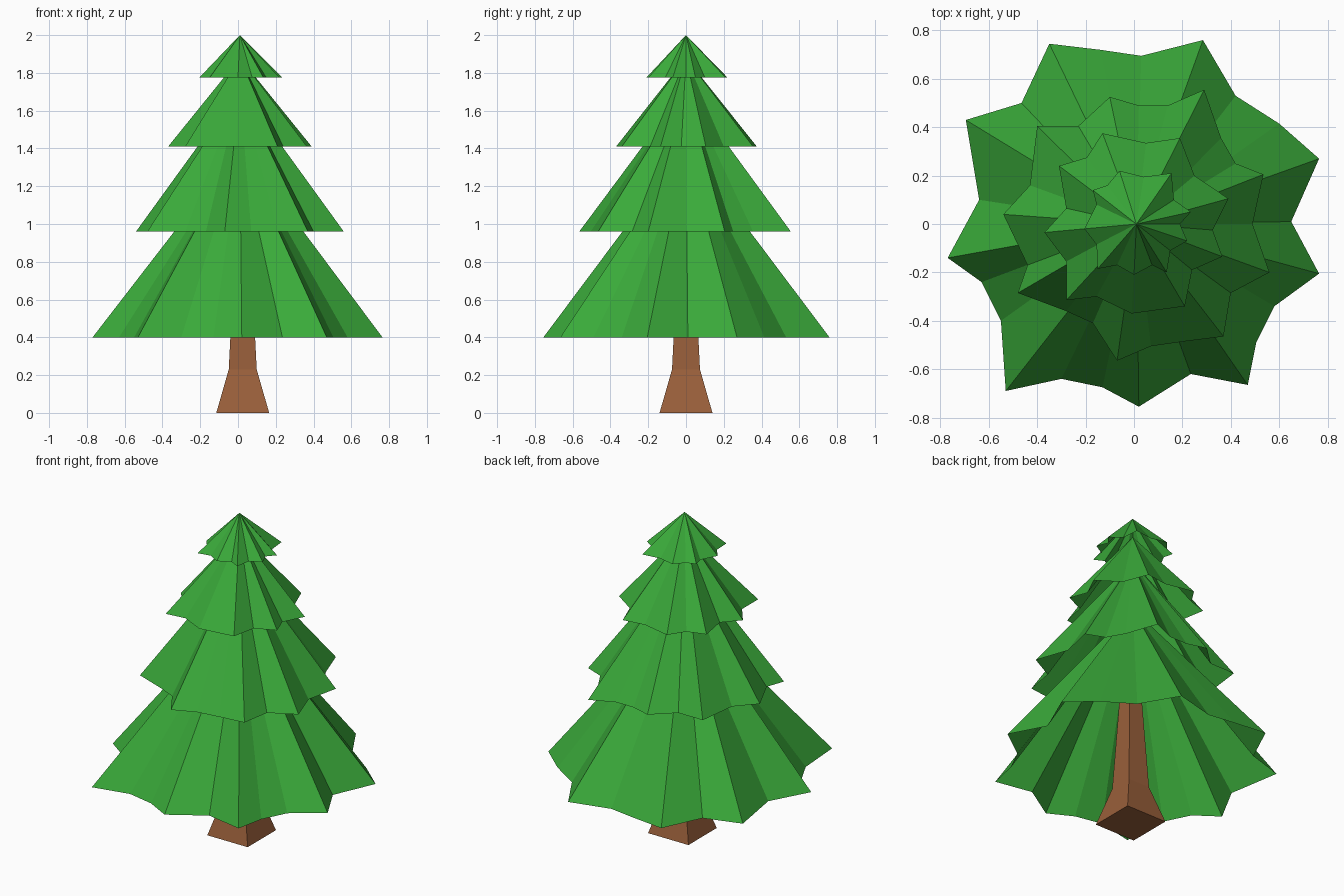
import bpy, bmesh

def material(name, rgb):
    m = bpy.data.materials.new(name)
    m.diffuse_color = (*rgb, 1)
    return m

LEAF = material("leaf green", (0.042, 0.40, 0.042))
BARK = material("bark brown", (0.32, 0.115, 0.043))

def add_object(name, bm, mat):
    mesh = bpy.data.meshes.new(name)
    bm.to_mesh(mesh)
    bm.free()
    mesh.materials.append(mat)
    ob = bpy.data.objects.new(name, mesh)
    bpy.context.collection.objects.link(ob)
    return ob

def skirt(name, outline, rim_z, apex_z):
    """Hollow pleated cone: a star-shaped rim fanned up to one point."""
    bm = bmesh.new()
    apex = bm.verts.new((0.01, 0, apex_z))
    rim = [bm.verts.new((x, y, rim_z)) for x, y in outline]
    for a, b in zip(rim, rim[1:] + rim[:1]):
        bm.faces.new((b, a, apex))      # outlines run clockwise from above
    return add_object(name, bm, LEAF)

# Four tiers of branches, each with its own ragged star outline
skirt("bottom_branches", [
    (-.35, .745), (-.14, .72), (.03, .695), (.285, .76), (.42, .53), (.60, .415),
    (.765, .27), (.65, .01), (.765, -.205), (.58, -.34), (.505, -.49), (.47, -.665),
    (.235, -.62), (.02, -.755), (-.13, -.675), (-.30, -.64), (-.53, -.69),
    (-.55, -.40), (-.63, -.24), (-.77, -.14), (-.64, .10), (-.695, .43), (-.465, .50)],
    0.40, 1.41)
skirt("lower_middle_branches", [
    (-.10, .525), (.02, .49), (.14, .49), (.29, .555), (.36, .355), (.42, .25),
    (.535, .205), (.49, 0), (.56, -.20), (.40, -.285), (.37, -.465), (.21, -.485),
    (.07, -.505), (-.07, -.565), (-.17, -.41), (-.28, -.36), (-.48, -.285),
    (-.44, -.17), (-.54, .04), (-.43, .16), (-.40, .405), (-.23, .405)],
    0.96, 1.72)
skirt("upper_middle_branches", [
    (-.13, .375), (.05, .335), (.19, .355), (.25, .20), (.39, .105), (.325, -.025),
    (.365, -.135), (.24, -.19), (.21, -.34), (-.01, -.37), (-.155, -.30),
    (-.28, -.315), (-.28, -.155), (-.37, -.035), (-.28, .065), (-.31, .24), (-.195, .275)],
    1.41, 1.88)
skirt("top_branches", [
    (-.06, .22), (.04, .195), (.155, .21), (.165, .10), (.235, .05), (.19, 0),
    (.22, -.07), (.15, -.11), (.135, -.20), (.075, -.17), (0, -.21), (-.07, -.17),
    (-.15, -.185), (-.155, -.085), (-.205, -.02), (-.155, .08), (-.17, .14), (-.11, .16)],
    1.775, 2.0)

# Square trunk with a flared foot, tapering up inside the branches
bm = bmesh.new()
rings = [[bm.verts.new((0.025 + sx * h, sy * h, z))
          for sx, sy in ((-1, -1), (1, -1), (1, 1), (-1, 1))]
         for z, h in ((0, .14), (.23, .074), (1.2, .025))]
bm.faces.new(rings[0][::-1])
bm.faces.new(rings[-1])
for lo, hi in zip(rings, rings[1:]):
    for i in range(4):
        j = (i + 1) % 4
        bm.faces.new((lo[i], lo[j], hi[j], hi[i]))
add_object("trunk", bm, BARK)
